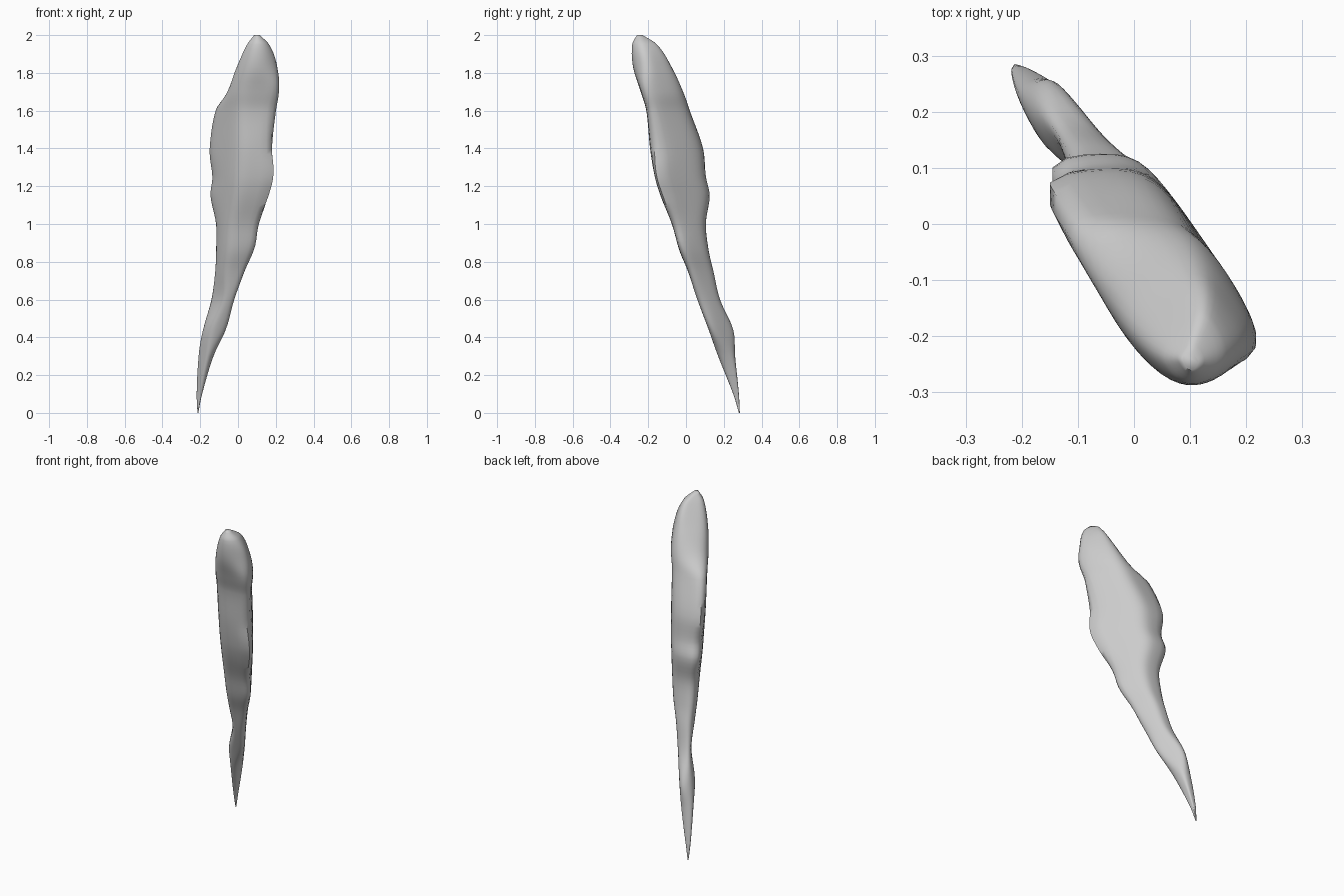
import bpy
import bmesh
import math
from mathutils import Matrix, Vector

SIDES = 40
STEPS = 5
SHARPNESS = 5

# Directions across the body in which its limits are given
AXES = [Vector((math.cos(math.radians(a)), math.sin(math.radians(a)))) for a in (0, 35, 90, 137)]

# Sections: height, then the low and high limit along each direction
SECTIONS = [
    (0, -.215, -.21, -.014, -.01, .28, .285, .346, .35),
    (.1, -.22, -.19, -.026, .004, .25, .28, .313, .346),
    (.3, -.21, -.13, -.042, .027, .17, .26, .225, .317),
    (.44, -.185, -.065, -.05, .038, .12, .25, .14, .287),
    (.6, -.14, -.02, -.03, .046, .06, .18, .05, .225),
    (.75, -.12, .035, -.05, .057, .01, .145, -.01, .185),
    (.86, -.115, .085, -.065, .071, -.035, .12, -.073, .163),
    (1, -.115, .11, -.079, .078, -.075, .105, -.15, .146),
    (1.15, -.145, .165, -.094, .083, -.135, .125, -.22, .185),
    (1.25, -.135, .195, -.102, .085, -.165, .105, -.258, .157),
    (1.4, -.155, .18, -.111, .083, -.19, .09, -.253, .157),
    (1.6, -.12, .2, -.12, .079, -.21, .02, -.29, .085),
    (1.7, -.06, .215, -.127, .085, -.24, -.015, -.31, -.017),
    (1.83, -.015, .215, -.122, .065, -.28, -.075, -.305, -.105),
    (1.95, .045, .165, -.1, .018, -.285, -.15, -.29, -.185),
    (2, .085, .115, -.07, -.045, -.26, -.23, -.255, -.225),
]


def make_material(name, colour):
    """Plain single-colour material."""
    material = bpy.data.materials.new(name)
    material.use_nodes = True
    material.diffuse_color = colour
    shader = material.node_tree.nodes["Principled BSDF"]
    shader.inputs["Base Color"].default_value = colour
    shader.inputs["Roughness"].default_value = 0.6
    return material


def smooth_sections(rows):
    """Insert extra sections between the rows with a cubic curve."""
    last = len(rows) - 1

    def slope(index, column):
        before, after = rows[max(index - 1, 0)], rows[min(index + 1, last)]
        return (after[column] - before[column]) / (after[0] - before[0])

    for i in range(last):
        start, end = rows[i], rows[i + 1]
        span = end[0] - start[0]
        for step in range(STEPS):
            t = step / STEPS
            blend = t * t * (3 - 2 * t)
            lead = t * (1 - t) ** 2 * span
            trail = t * t * (t - 1) * span
            section = [start[0] + t * span]
            for column in range(1, len(start)):
                section.append(start[column] * (1 - blend) + end[column] * blend
                               + lead * slope(i, column) + trail * slope(i + 1, column))
            yield section
    yield rows[last]


def section_centre(lows, highs):
    """Point that best fits the middle of all the limits."""
    total = Vector((0, 0))
    weights = Matrix(((0, 0), (0, 0)))
    for axis, low, high in zip(AXES, lows, highs):
        total += axis * (low + high) / 2
        weights += Matrix((axis * axis.x, axis * axis.y))
    return weights.inverted() @ total


def rounded_outline(normals, reaches):
    """Closed soft-cornered outline held in by walls around the origin."""
    outline = []
    for side in range(SIDES):
        angle = math.tau * side / SIDES
        ray = Vector((math.cos(angle), math.sin(angle)))
        pressure = sum((max(ray.dot(n), 0) / r) ** SHARPNESS for n, r in zip(normals, reaches))
        outline.append(ray * pressure ** (-1 / SHARPNESS))
    return outline


def section_ring(bm, section):
    """Rounded outline grown until it touches its limits on every side."""
    z, lows, highs = section[0], section[1::2], section[2::2]
    centre = section_centre(lows, highs)
    normals = AXES + [-axis for axis in AXES]
    limits = list(highs) + [-low for low in lows]
    targets = [max(limit - n.dot(centre), .002) for n, limit in zip(normals, limits)]
    reaches = targets
    for _ in range(4):
        outline = rounded_outline(normals, reaches)
        reaches = [r * t / max(p.dot(n) for p in outline)
                   for n, r, t in zip(normals, reaches, targets)]
    return [bm.verts.new((*(centre + p), z)) for p in rounded_outline(normals, reaches)]


def build_shard(name, material):
    """Loft the sections into one closed, pointed body."""
    bm = bmesh.new()
    rings = [section_ring(bm, section) for section in smooth_sections(SECTIONS)]
    for lower, upper in zip(rings, rings[1:]):
        for i in range(SIDES):
            j = (i + 1) % SIDES
            bm.faces.new((lower[i], lower[j], upper[j], upper[i]))
    bm.faces.new(rings[0])
    bm.faces.new(rings[-1])
    bmesh.ops.recalc_face_normals(bm, faces=bm.faces)
    mesh = bpy.data.meshes.new(name)
    bm.to_mesh(mesh)
    bm.free()
    mesh.materials.append(material)
    shard = bpy.data.objects.new(name, mesh)
    bpy.context.collection.objects.link(shard)
    return shard


default_cube = bpy.data.objects.get("Cube")
if default_cube:
    bpy.data.objects.remove(default_cube)

# Leaning, tapering shard with a rounded head
stone_grey = make_material("stone grey", (.6, .6, .6, 1))
body = build_shard("tapered_shard", stone_grey)
bpy.ops.object.select_all(action="DESELECT")
body.select_set(True)
bpy.context.view_layer.objects.active = body
bpy.ops.object.shade_smooth_by_angle(angle=math.radians(60))
